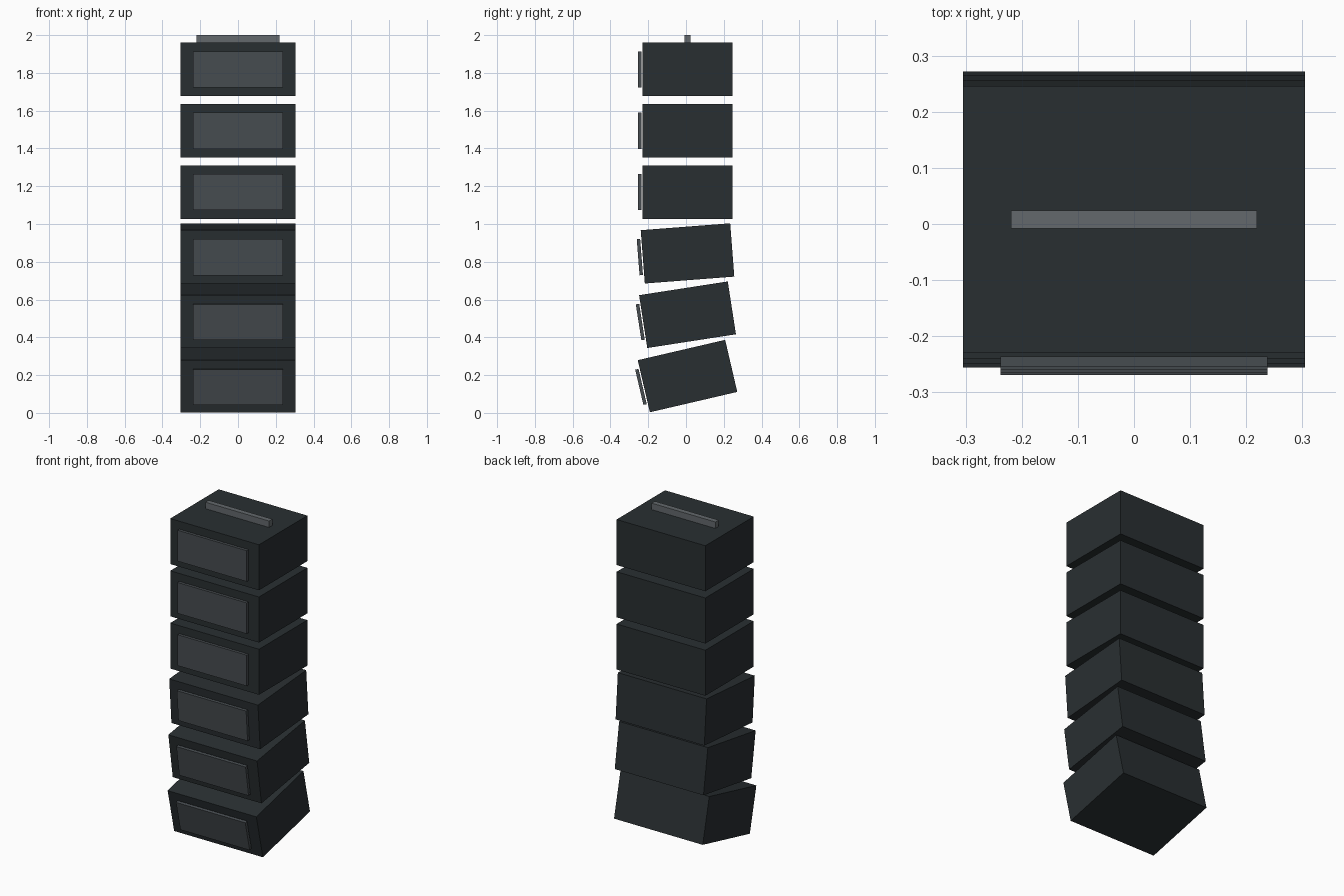
import bpy
from math import radians
from mathutils import Matrix, Vector

if "Cube" in bpy.data.objects:
    bpy.data.objects.remove(bpy.data.objects["Cube"])


def material(name, rgb):
    m = bpy.data.materials.new(name)
    m.diffuse_color = (*rgb, 1)
    m.use_nodes = True
    m.node_tree.nodes["Principled BSDF"].inputs["Base Color"].default_value = m.diffuse_color
    return m


CABINET = material("cabinet_black", (0.022, 0.028, 0.031))
GRILLE = material("grille_grey", (0.062, 0.072, 0.080))
METAL = material("metal_grey", (0.125, 0.140, 0.150))


def box(name, size, offset, frame, mat):
    """Box placed at an offset inside a tilted local frame."""
    bpy.ops.mesh.primitive_cube_add(size=1)
    ob = bpy.context.object
    ob.name = name
    ob.data.transform(Matrix.Diagonal((*size, 1)))
    ob.matrix_world = frame @ Matrix.Translation(Vector(offset))
    ob.data.materials.append(mat)


CENTRE_Y, TOP_Z, PITCH = 0.008, 1.8185, 0.3247
TILTS = [0, 0, 0, 4.4, 8.8, 13.1]

# Stack of speaker cabinets, the lower ones tilting progressively downward
for i, tilt in enumerate(TILTS):
    frame = (Matrix.Translation((0, CENTRE_Y, TOP_Z - i * PITCH))
             @ Matrix.Rotation(radians(tilt), 4, 'X'))
    box(f"cabinet_{i + 1}", (0.61, 0.475, 0.283), (0, 0, 0), frame, CABINET)
    box(f"front_grille_{i + 1}", (0.476, 0.018, 0.192), (0, -0.253, 0), frame, GRILLE)

# Rigging bar on top of the stack
box("rigging_bar", (0.438, 0.032, 0.042), (0, 0.008, 1.979), Matrix(), METAL)
